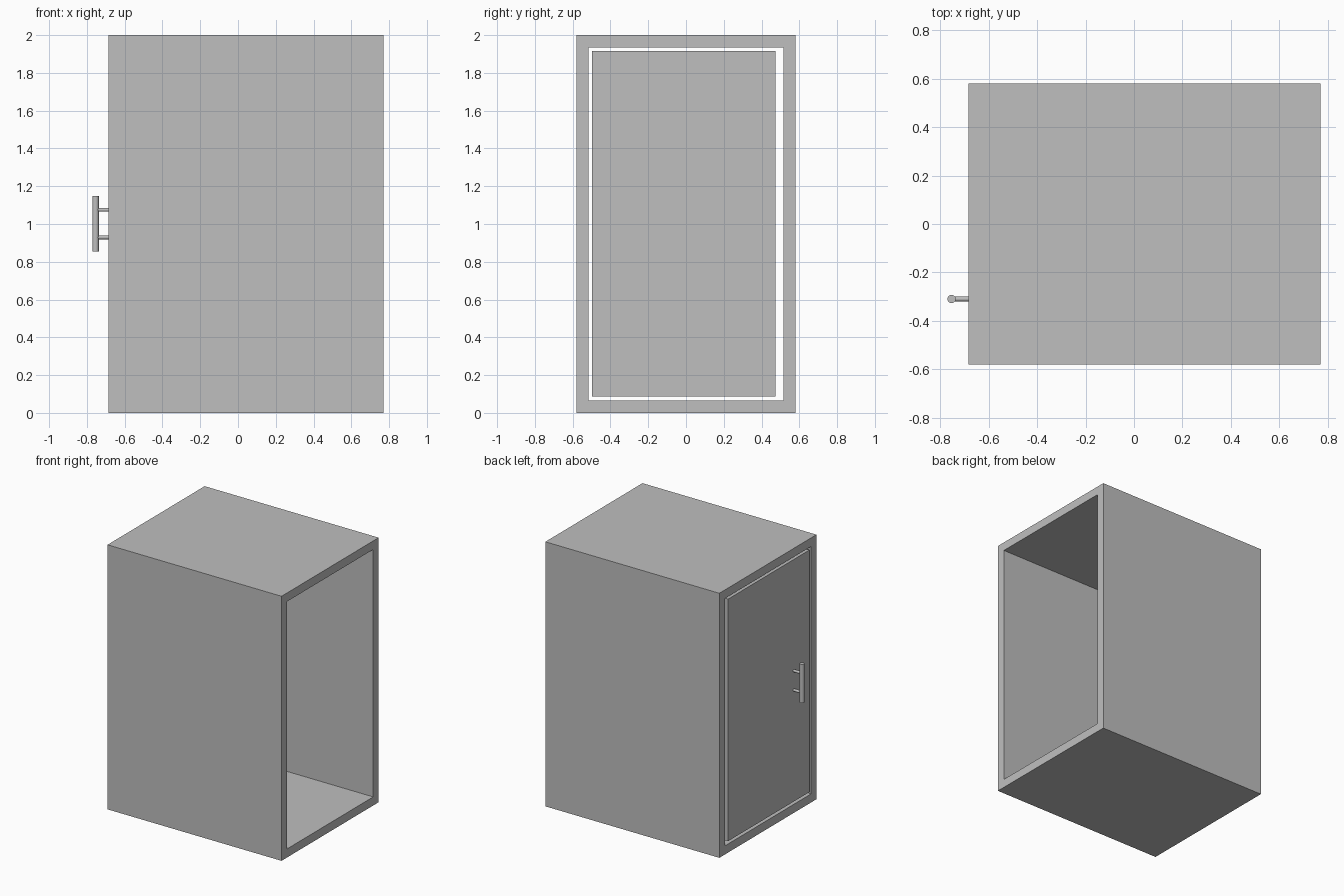
import bpy
import bmesh
import math
from mathutils import Matrix, Vector

cube = bpy.data.objects.get("Cube")
if cube:
    bpy.data.objects.remove(cube, do_unlink=True)

grey = bpy.data.materials.new("plain_grey")
grey.use_nodes = True
colour = (0.52, 0.52, 0.52, 1)
grey.diffuse_color = colour
grey.node_tree.nodes["Principled BSDF"].inputs["Base Color"].default_value = colour

FRONT_X, BACK_X = -0.685, 0.77   # door end and open end
HALF_Y, HEIGHT, WALL = 0.58, 2.0, 0.065
DOOR_THICKNESS = 0.045


def finish(name, bm):
    bmesh.ops.recalc_face_normals(bm, faces=bm.faces)
    mesh = bpy.data.meshes.new(name)
    bm.to_mesh(mesh)
    bm.free()
    mesh.materials.append(grey)
    obj = bpy.data.objects.new(name, mesh)
    bpy.context.collection.objects.link(obj)
    return obj


def box(name, low, high):
    low, high = Vector(low), Vector(high)
    bm = bmesh.new()
    place = Matrix.Translation((low + high) / 2) @ Matrix.Diagonal((*(high - low), 1))
    bmesh.ops.create_cube(bm, size=1, matrix=place)
    return finish(name, bm)


def rod(name, start, end, radius):
    start, end = Vector(start), Vector(end)
    axis = end - start
    bm = bmesh.new()
    place = Matrix.Translation((start + end) / 2) @ axis.to_track_quat("Z", "Y").to_matrix().to_4x4()
    bmesh.ops.create_cone(bm, cap_ends=True, segments=32, radius1=radius,
                          radius2=radius, depth=axis.length, matrix=place)
    obj = finish(name, bm)
    bpy.context.view_layer.objects.active = obj
    obj.select_set(True)
    bpy.ops.object.shade_smooth_by_angle(angle=math.radians(40))
    obj.select_set(False)


# Casing: a rectangular tube, open at both ends
bm = bmesh.new()
loops = []
for inset in (0, WALL):
    y, bottom, top = HALF_Y - inset, inset, HEIGHT - inset
    for x in (FRONT_X, BACK_X):
        loops.append([bm.verts.new((x, *p)) for p in
                      ((-y, bottom), (y, bottom), (y, top), (-y, top))])
outer_a, outer_b, inner_a, inner_b = loops
for one, two in ((outer_a, outer_b), (inner_a, inner_b),
                 (outer_a, inner_a), (outer_b, inner_b)):
    for i in range(4):
        j = (i + 1) % 4
        bm.faces.new((one[i], one[j], two[j], two[i]))
finish("casing", bm)

# Door: flush with the casing end, with a clear gap all round
box("door", (FRONT_X, -0.497, 0.086), (FRONT_X + DOOR_THICKNESS, 0.475, 1.916))

# Handle: upright bar on two posts
bar_x, handle_y, handle_z = -0.754, -0.31, 1.002
rod("handle_bar", (bar_x, handle_y, handle_z - 0.147),
    (bar_x, handle_y, handle_z + 0.147), 0.017)
for name, side in (("lower", -1), ("upper", 1)):
    z = handle_z + side * 0.073
    rod(name + "_handle_post", (bar_x, handle_y, z), (FRONT_X, handle_y, z), 0.01)
